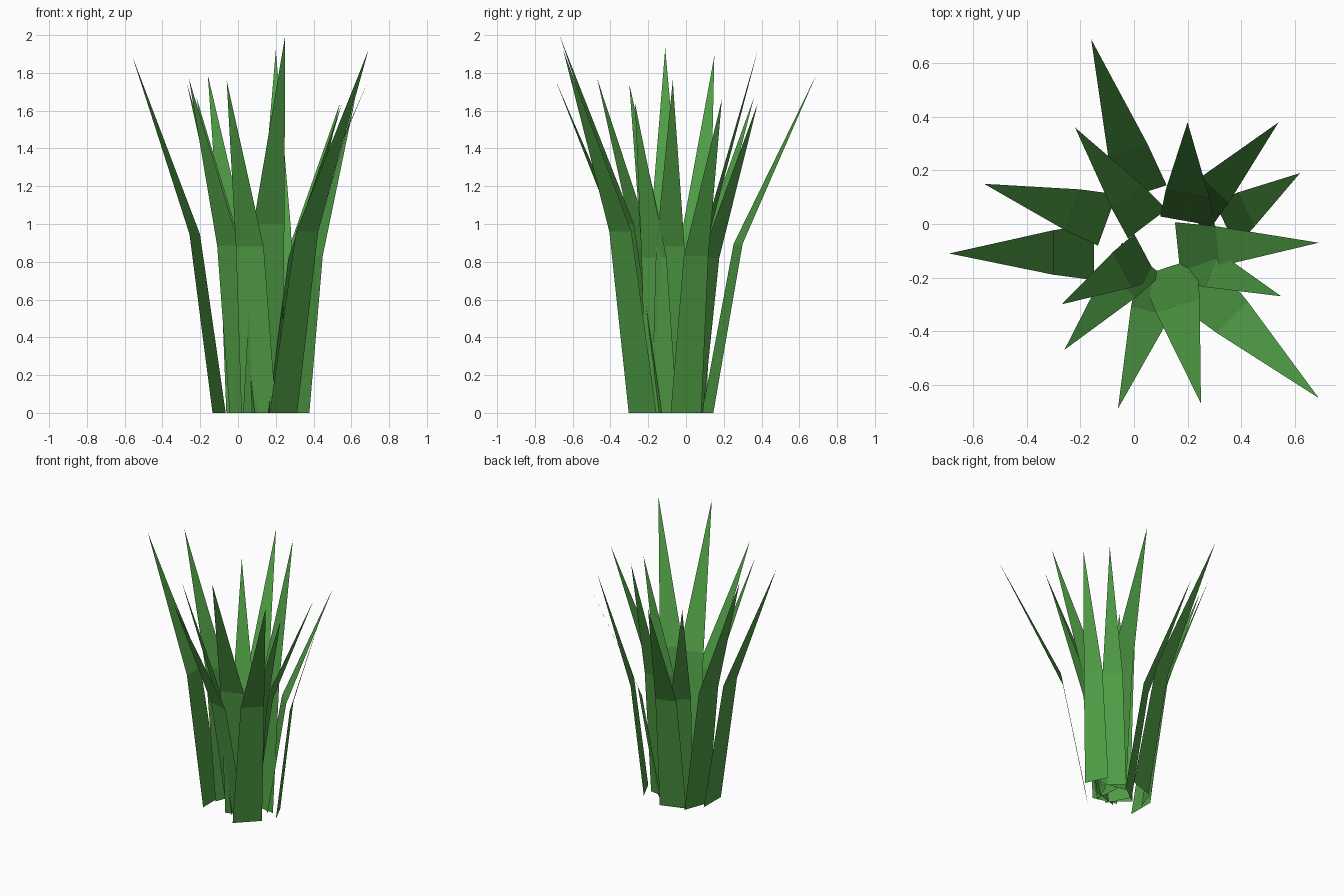
import bpy
from math import radians, cos, sin
from mathutils import Vector

green = bpy.data.materials.new("leaf_green")
green.diffuse_color = (0.08, 0.34, 0.06, 1)

# Blades: tip x, y, z, base centre x, y, facing angle in degrees
blades = [
    (-0.16, 0.69, 1.79, 0.03, 0.115, 108),
    (0.20, 0.38, 1.92, 0.20, 0.01, 80),
    (0.54, 0.38, 1.64, 0.21, 0.03, 47),
    (0.62, 0.19, 1.66, 0.34, 0.00, 25),
    (0.69, -0.07, 1.76, 0.163, -0.088, 6),
    (0.55, -0.27, 1.64, 0.19, -0.13, -20),
    (0.69, -0.65, 1.92, 0.24, -0.23, -45),
    (0.25, -0.67, 2.00, 0.13, -0.16, -72),
    (-0.06, -0.69, 1.76, 0.11, -0.185, -104),
    (-0.26, -0.47, 1.77, 0.03, -0.13, -129),
    (-0.27, -0.30, 1.74, 0.045, -0.12, -152),
    (-0.69, -0.11, 1.93, -0.15, -0.105, 180),
    (-0.56, 0.15, 1.89, -0.10, 0.015, 160),
    (-0.22, 0.36, 1.67, 0.05, 0.00, 127),
]


def blade(index, tx, ty, height, bx, by, angle):
    """Flat folded leaf: straight lower strip, then a tapering tip."""
    side = Vector((-sin(radians(angle)), cos(radians(angle)), 0))
    base, tip = Vector((bx, by, 0)), Vector((tx, ty, height))
    mid = base.lerp(tip, 0.28)
    mid.z = height * 0.5
    wb, wm = side * height * 0.054, side * height * 0.043
    verts = [base - wb, base + wb, mid + wm, mid - wm, tip]
    mesh = bpy.data.meshes.new(f"grass_blade_{index}")
    mesh.from_pydata(verts, [], [(0, 1, 2, 3), (3, 2, 4)])
    mesh.materials.append(green)
    obj = bpy.data.objects.new(f"grass_blade_{index}", mesh)
    bpy.context.collection.objects.link(obj)


for i, b in enumerate(blades, 1):
    blade(i, *b)
